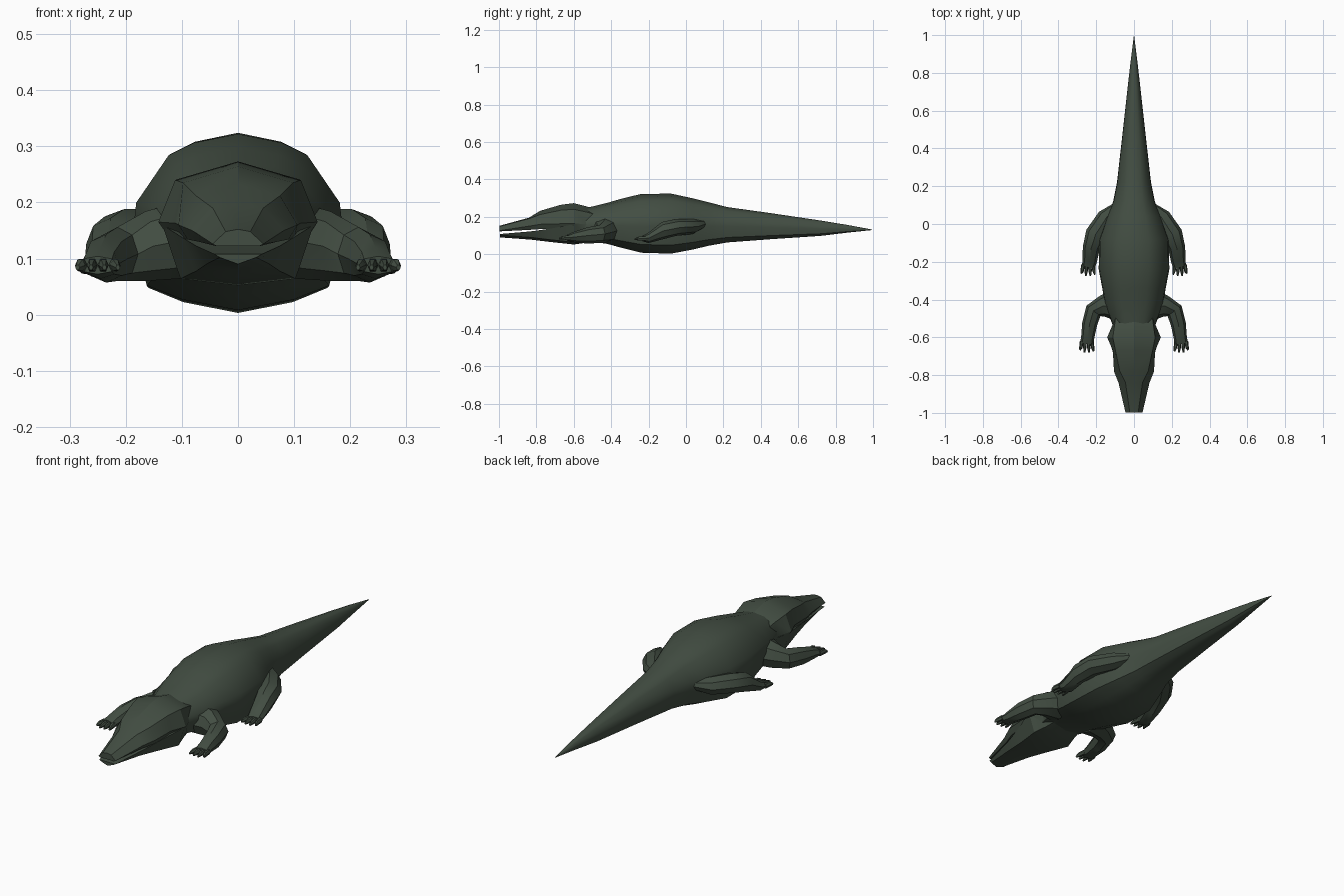
import bpy, bmesh, math
from mathutils import Vector

if "Cube" in bpy.data.objects:
    bpy.data.objects.remove(bpy.data.objects["Cube"])

skin = bpy.data.materials.new("dark_green_skin")
skin.diffuse_color = (0.055, 0.075, 0.055, 1)
skin.use_nodes = True
skin.node_tree.nodes["Principled BSDF"].inputs["Base Color"].default_value = skin.diffuse_color


def loft(name, rings, smooth=30, mirror=False):
    """Skin a list of equal-length point rings and cap both ends."""
    bm = bmesh.new()
    vs = [[bm.verts.new(p) for p in r] for r in rings]
    n = len(rings[0])
    for a, b in zip(vs, vs[1:]):
        for i in range(n):
            j = (i + 1) % n
            bm.faces.new((a[i], a[j], b[j], b[i]))
    bm.faces.new(vs[0])
    bm.faces.new(vs[-1])
    bmesh.ops.recalc_face_normals(bm, faces=bm.faces)
    me = bpy.data.meshes.new(name)
    bm.to_mesh(me)
    bm.free()
    me.materials.append(skin)
    ob = bpy.data.objects.new(name, me)
    bpy.context.collection.objects.link(ob)
    if mirror:
        ob.modifiers.new("mirror", 'MIRROR')
    bpy.ops.object.select_all(action='DESELECT')
    ob.select_set(True)
    bpy.context.view_layer.objects.active = ob
    bpy.ops.object.shade_smooth_by_angle(angle=math.radians(smooth))
    return ob


def sym(y, half):
    """Complete a half profile (centre top to centre bottom) into a ring."""
    return [(x, y, z) for x, z in half] + [(-x, y, z) for x, z in half[-2:0:-1]]


def tube(name, secs, sides=8, smooth=30):
    """Mirrored limb: sections are (centre, half width, half height)."""
    pts = [Vector(s[0]) for s in secs]
    rings = []
    for k, (c, w, h) in enumerate(secs):
        d = pts[min(k + 1, len(pts) - 1)] - pts[max(k - 1, 0)]
        side = Vector((-d.y, d.x, 0)).normalized()
        rings.append([pts[k] + side * w * math.cos(a) + Vector((0, 0, h * math.sin(a)))
                      for a in (2 * math.pi * i / sides for i in range(sides))])
    return loft(name, rings, smooth, mirror=True)


# Body and tail: (y, half width, top, bottom)
shape = [(0, 1), (.42, .9), (.66, .76), (.97, .22), (1, -.1), (.87, -.72), (.53, -.88), (0, -1)]
body = [(-.62, .095, .23, .075), (-.53, .115, .248, .072), (-.42, .155, .275, .055),
        (-.34, .168, .298, .033), (-.24, .187, .322, .008), (-.08, .184, .324, .003),
        (.04, .142, .298, .026), (.12, .11, .278, .045), (.22, .09, .252, .063),
        (.45, .064, .22, .08), (.72, .034, .18, .098), (.86, .018, .157, .115),
        (.995, .001, .132, .129)]
loft("body_and_tail", [sym(y, [(w * u, (t + b) / 2 + v * (t - b) / 2) for u, v in shape])
                       for y, w, t, b in body], 40)

# Upper head and snout: (y, top, brow x z, cheek x z, mouth x z)
upper = [(-.998, .152, .022, .148, .045, .126, .038, .122),
         (-.84, .195, .045, .190, .082, .150, .07, .130),
         (-.78, .232, .075, .212, .106, .160, .09, .134),
         (-.67, .264, .098, .235, .112, .163, .10, .136),
         (-.60, .273, .112, .240, .142, .165, .11, .12),
         (-.53, .255, .102, .225, .112, .160, .10, .10),
         (-.44, .225, .09, .20, .10, .15, .09, .09)]
loft("upper_head", [sym(y, [(0, t), (bx, bz), (cx, cz), (mx, mz), (0, mz)])
                    for y, t, bx, bz, cx, cz, mx, mz in upper], 25)

# Lower jaw: (y, half width, rim z, bottom z)
lower = [(-.995, .043, .108, .090), (-.83, .074, .122, .078), (-.73, .097, .136, .066),
         (-.60, .135, .160, .052), (-.53, .11, .150, .062), (-.44, .09, .13, .075)]
loft("lower_jaw", [sym(y, [(0, r), (w, r), (w * .76, b + .012), (0, b)])
                   for y, w, r, b in lower], 25)

# Front and hind legs
tube("front_legs", [((.09, -.43, .135), .09, .07), ((.165, -.435, .122), .058, .062),
                    ((.215, -.46, .108), .046, .048), ((.235, -.53, .10), .04, .043),
                    ((.245, -.60, .092), .035, .028), ((.25, -.635, .088), .036, .016)])
tube("hind_legs", [((.085, .11, .165), .012, .015), ((.145, .035, .148), .05, .04),
                   ((.203, -.055, .143), .055, .045), ((.227, -.13, .125), .045, .047),
                   ((.235, -.20, .088), .038, .028), ((.243, -.23, .084), .034, .016)])

# Four splayed toes per foot
for foot, cx, y, z in (("front", .25, -.62, .088), ("hind", .243, -.215, .084)):
    for i in range(4):
        s = i - 1.5
        tip = y - .06 + .012 * (i == 3) + .006 * (i == 0)
        tube(f"{foot}_toe_{i + 1}", [((cx + s * .018, y, z), .010, .013),
                                     ((cx + s * .021, y - .035, z), .009, .012),
                                     ((cx + s * .024, tip, z - .004), .004, .005)], 6)
